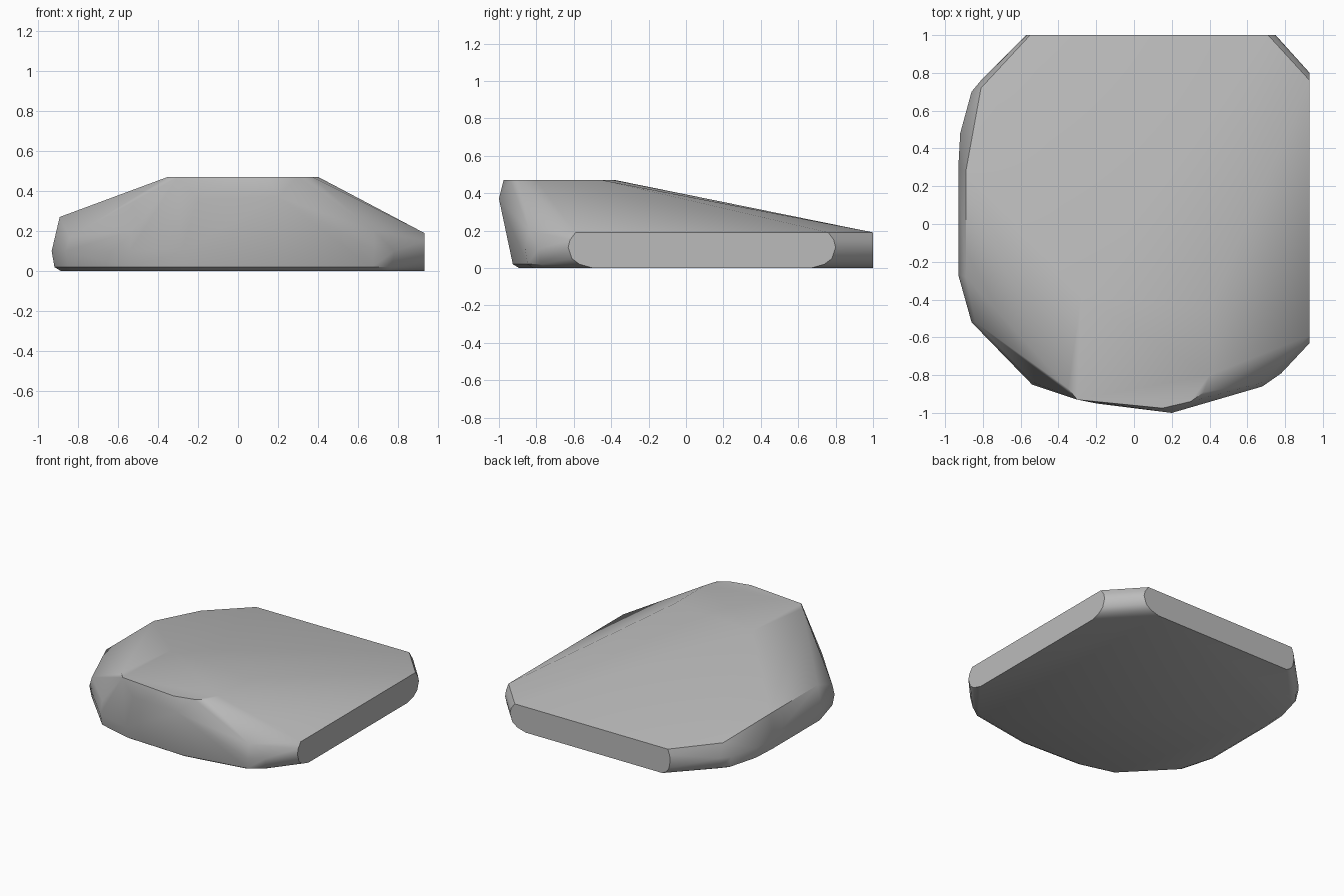
import bpy, bmesh, math
from mathutils import Vector

if "Cube" in bpy.data.objects:
    bpy.data.objects.remove(bpy.data.objects["Cube"], do_unlink=True)

stone = bpy.data.materials.new("stone_grey")
stone.use_nodes = True
colour = (0.5, 0.5, 0.5, 1)
stone.diffuse_color = colour
stone.node_tree.nodes["Principled BSDF"].inputs["Base Color"].default_value = colour

points = []

# Flat cut faces on the left side and the back: rounded ends, (inset, height)
cut_end = [(0, .11), (.01, .15), (.04, .19), (.02, .05), (.06, .02), (.13, 0)]
for inset, z in cut_end:
    points += [(.93, -.63 + inset, z), (.93, .8 - inset, z),
               (-.57 + inset * .5, 1, z), (.75 - inset, 1, z)]

# Weathered rim: widest outline, then the foot tucked slightly under it
rim = [(-.81, .76), (-.86, .7), (-.92, .48), (-.93, .3), (-.93, -.27), (-.86, -.52),
       (-.54, -.85), (-.28, -.92), (.2, -.94), (.68, -.86), (.78, -.79)]
for x, y in rim:
    points.append((x, y, .1))
    for scale, z in [(.985, .02), (.95, 0)]:
        points.append((x * scale, y * scale, z))

# Shoulder where the sides turn into the sloping top
points += [(-.81, .72, .2), (-.89, .28, .27), (-.89, -.28, .27),
           (-.84, -.52, .17), (-.53, -.84, .2), (.68, -.84, .2)]

# Flat crown with the overhanging brow at the front
crown = [(-.35, -.87), (-.3, -.93), (.15, -.975), (.3, -.94), (.37, -.89),
         (.4, -.8), (.4, -.45), (0, -.4), (-.28, -.38)]
points += [(x, y, .47) for x, y in crown]
points += [(.2, -1, .37), (-.2, -.95, .36)]

# Wrap the points in one solid rock
bm = bmesh.new()
for p in points:
    bm.verts.new(Vector(p))
hull = bmesh.ops.convex_hull(bm, input=bm.verts)
unused = [v for v in bm.verts if not v.link_faces]
bmesh.ops.delete(bm, geom=unused, context='VERTS')
bmesh.ops.dissolve_limit(bm, angle_limit=math.radians(1), verts=bm.verts, edges=bm.edges)
bmesh.ops.recalc_face_normals(bm, faces=bm.faces)
mesh = bpy.data.meshes.new("rock_slab")
bm.to_mesh(mesh)
bm.free()
mesh.materials.append(stone)

rock = bpy.data.objects.new("rock_slab", mesh)
bpy.context.collection.objects.link(rock)
bpy.ops.object.select_all(action='DESELECT')
rock.select_set(True)
bpy.context.view_layer.objects.active = rock
bpy.ops.object.shade_smooth_by_angle(angle=math.radians(35))
